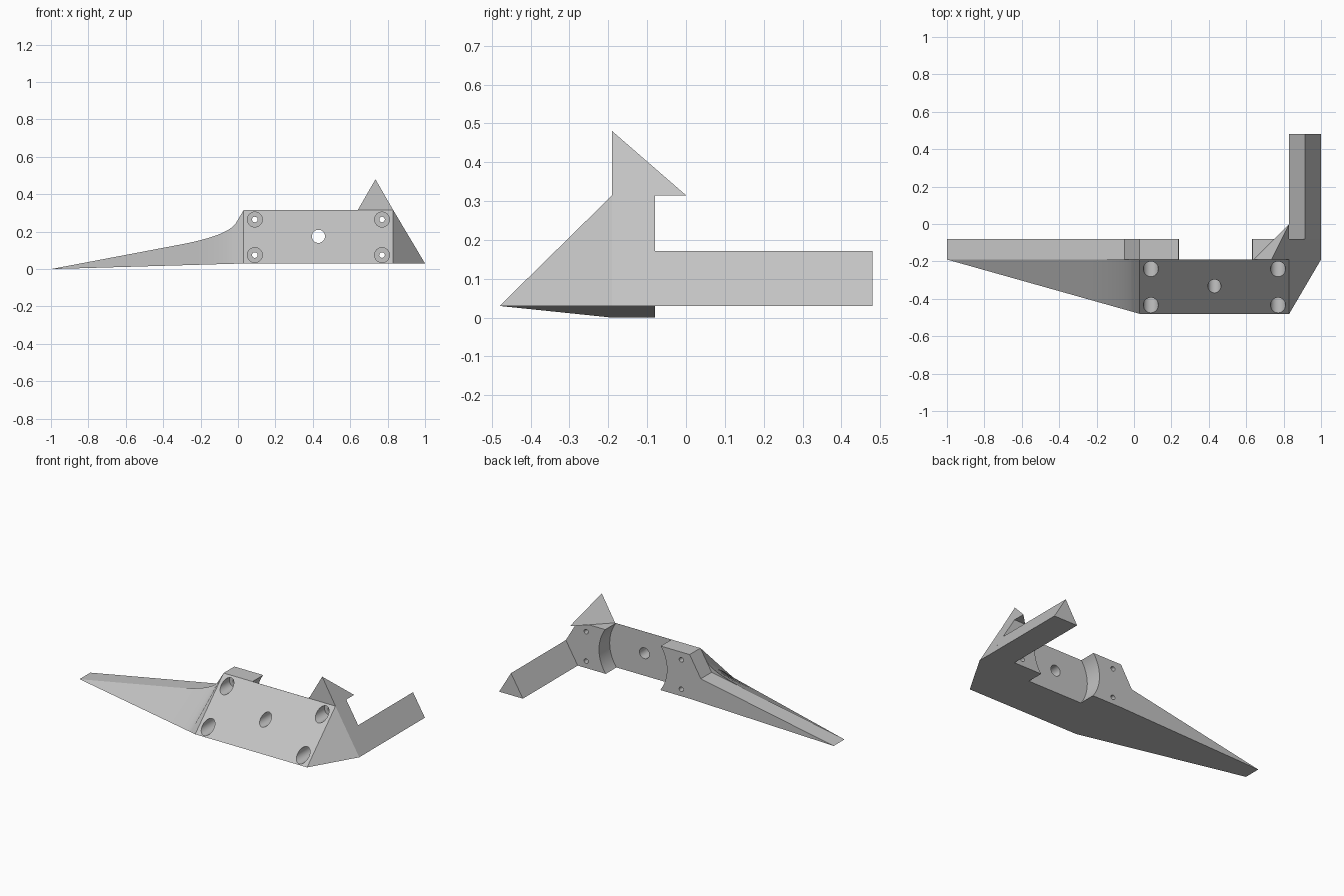
import bpy, bmesh, math
from mathutils import Vector

if "Cube" in bpy.data.objects:
    bpy.data.objects.remove(bpy.data.objects["Cube"], do_unlink=True)

grey = bpy.data.materials.new("light grey")
grey.use_nodes = True
COLOUR = (0.55, 0.55, 0.55, 1)
grey.diffuse_color = COLOUR
grey.node_tree.nodes["Principled BSDF"].inputs["Base Color"].default_value = COLOUR

# Main levels shared by the parts
FRONT, RIDGE, BACK = -0.48, -0.19, -0.08
BASE, TOP = 0.03, 0.315
X_LEFT, X_RIGHT = 0.03, 0.83
KNEE = Vector((-0.05, 0.18))     # where the shoulder meets the long blade


def make_object(name, bm):
    bmesh.ops.remove_doubles(bm, verts=bm.verts, dist=0.0005)
    bmesh.ops.recalc_face_normals(bm, faces=bm.faces)
    mesh = bpy.data.meshes.new(name)
    bm.to_mesh(mesh)
    bm.free()
    mesh.materials.append(grey)
    obj = bpy.data.objects.new(name, mesh)
    bpy.context.collection.objects.link(obj)
    return obj


def bridge(bm, rings):
    for a, b in zip(rings, rings[1:]):
        for i in range(len(a)):
            j = (i + 1) % len(a)
            bm.faces.new((a[i], a[j], b[j], b[i]))


def cut_cylinder(target, x, z, radius, y0, y1, segments=32):
    bpy.ops.mesh.primitive_cylinder_add(
        vertices=segments, radius=radius, depth=y1 - y0,
        location=(x, (y0 + y1) / 2, z), rotation=(math.pi / 2, 0, 0))
    cutter = bpy.context.object
    cutter.name = "cutter"
    cutter.hide_render = True
    mod = target.modifiers.new("cut", 'BOOLEAN')
    mod.operation = 'DIFFERENCE'
    mod.solver = 'EXACT'
    mod.object = cutter
    bpy.context.view_layer.objects.active = target
    bpy.ops.object.modifier_apply(modifier=mod.name)
    bpy.data.objects.remove(cutter, do_unlink=True)


def back_height(x):
    """Straight blade, then the steep shoulder."""
    if x <= KNEE.x:
        return KNEE.y * (x + 1) / (KNEE.x + 1)
    return KNEE.y + (TOP - KNEE.y) * (x - KNEE.x) / (X_LEFT - KNEE.x)


# Blade, plate and tapered end: one loft along x
stations = [(x, back_height(x)) for x in (-1, -0.85, -0.7, -0.55, -0.42)]
start = Vector((-0.31, back_height(-0.31)))
end = Vector((-0.01, back_height(-0.01)))
for t in sorted([i / 12 for i in range(13)] + [0.718]):
    p = start * (1 - t) ** 2 + KNEE * 2 * t * (1 - t) + end * t * t
    stations.append((p.x, p.y))
stations.append((X_LEFT, TOP))

bm = bmesh.new()


def section(x, front, base, crest, back):
    outline = [(front, base), (RIDGE, crest), (RIDGE, back), (BACK, back), (BACK, base)]
    return [bm.verts.new((x, y, z)) for y, z in outline]


rings = []
for x, crest in stations:
    f = (x + 1) / (X_LEFT + 1)
    rings.append(section(x, RIDGE + (FRONT - RIDGE) * f, BASE * f, crest, back_height(x)))
rings.append(section(X_RIGHT, FRONT, BASE, TOP, TOP))
rings.append(section(1, RIDGE, BASE, BASE, BASE))
bridge(bm, rings)
body = make_object("bracket_body", bm)

# Round pocket in the back and the centre hole
cut_cylinder(body, 0.435, 0.175, 0.243, RIDGE + 0.001, 0.1, 64)
cut_cylinder(body, 0.43, 0.175, 0.035, -0.6, 0.1)

# Counterbored screw holes in the corners
for x in (0.09, 0.77):
    for z in (0.075, 0.265):
        cut_cylinder(body, x, z, 0.04, -0.6, -0.16)
        cut_cylinder(body, x, z, 0.015, -0.3, 0.1, 20)

bpy.ops.object.select_all(action='DESELECT')
body.select_set(True)
bpy.context.view_layer.objects.active = body
bpy.ops.object.shade_smooth_by_angle(angle=math.radians(25))

# Triangular arm reaching backwards
bm = bmesh.new()
rings = [[bm.verts.new((x, y, z)) for x, z in ((X_RIGHT, BASE), (1, BASE), (0.915, 0.172))]
         for y in (BACK, 0.48)]
bridge(bm, rings)
bm.faces.new(rings[1])
make_object("rear_arm", bm)

# Pointed fin on the top edge
bm = bmesh.new()
corners = [bm.verts.new(c) for c in ((0.64, RIDGE, TOP), (X_RIGHT, RIDGE, TOP),
                                     (X_RIGHT, 0, TOP), (0.735, RIDGE, 0.48))]
for i in range(4):
    bm.faces.new(corners[:i] + corners[i + 1:])
make_object("top_fin", bm)
